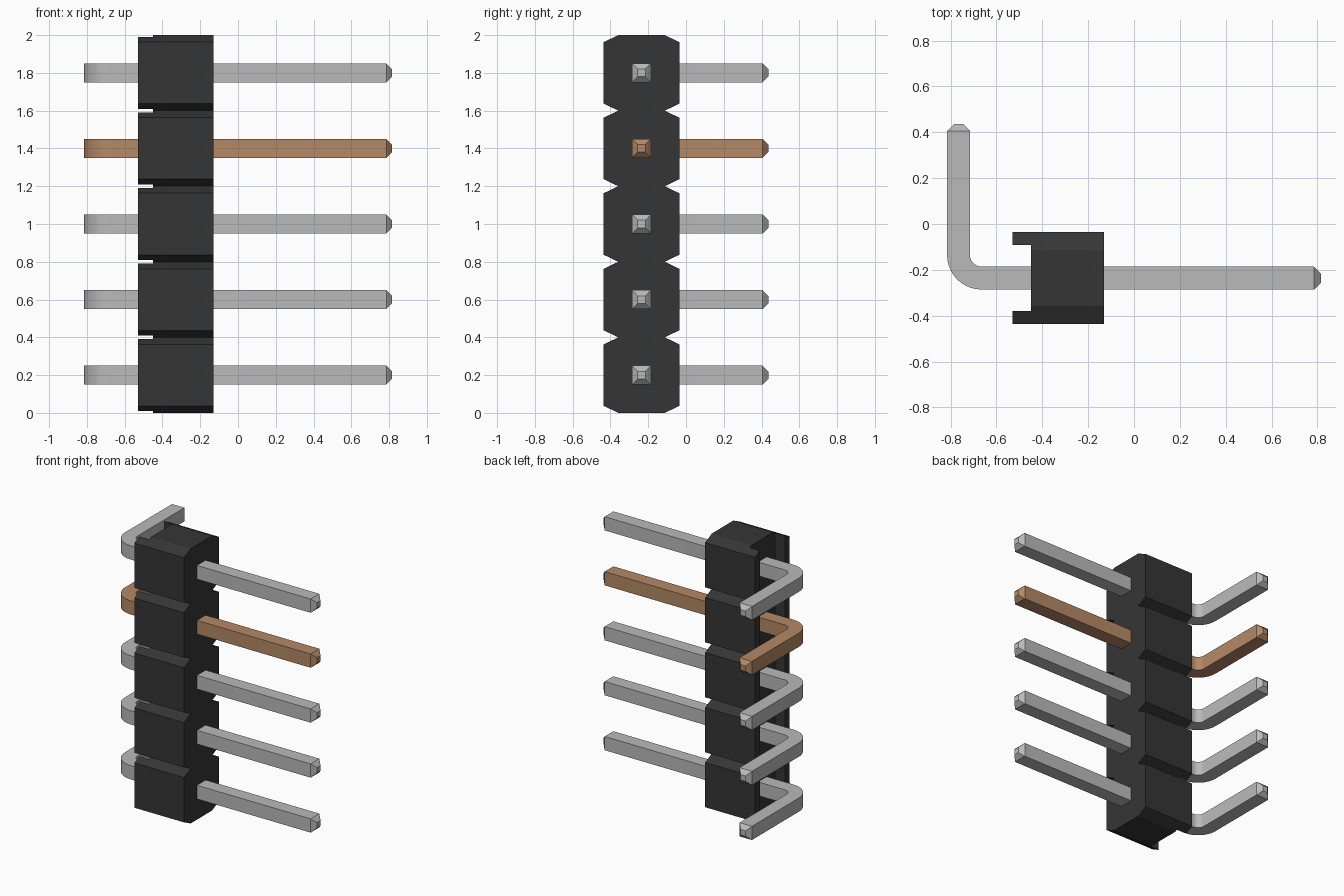
import bpy
import bmesh
import math

cube = bpy.data.objects.get("Cube")
if cube:
    bpy.data.objects.remove(cube, do_unlink=True)

CELLS, PITCH = 5, 0.4
YC = -0.2355                 # centre line of housing and pins
BACK, FLOOR, FRONT = -0.53, -0.45, -0.13


def material(name, rgb, rough):
    m = bpy.data.materials.new(name)
    m.use_nodes = True
    m.diffuse_color = (*rgb, 1)
    bsdf = next(n for n in m.node_tree.nodes if n.type == 'BSDF_PRINCIPLED')
    bsdf.inputs["Base Color"].default_value = (*rgb, 1)
    bsdf.inputs["Roughness"].default_value = rough
    return m


black = material("black plastic", (0.036, 0.036, 0.037), 0.6)
silver = material("silver metal", (0.49, 0.49, 0.49), 0.5)
copper = material("copper metal", (0.46, 0.25, 0.132), 0.5)


def finish(bm, name, mat=None):
    bmesh.ops.recalc_face_normals(bm, faces=bm.faces[:])
    mesh = bpy.data.meshes.new(name)
    bm.to_mesh(mesh)
    bm.free()
    ob = bpy.data.objects.new(name, mesh)
    bpy.context.collection.objects.link(ob)
    if mat:
        mesh.materials.append(mat)
    return ob


def extrude_x(name, outline, x0, x1, mat=None):
    """Extrude a (y, z) outline along x."""
    bm = bmesh.new()
    face = bm.faces.new([bm.verts.new((x0, y, z)) for y, z in outline])
    new = bmesh.ops.extrude_face_region(bm, geom=[face])["geom"]
    bmesh.ops.translate(bm, vec=(x1 - x0, 0, 0),
                        verts=[v for v in new if isinstance(v, bmesh.types.BMVert)])
    return finish(bm, name, mat)


# Housing: a row of chamfered cells joined at narrow necks
HALF, NECK, CHAMFER = 0.2, 0.123, 0.037
side = [(NECK, 0)]
for i in range(CELLS):
    z = i * PITCH
    side += [(HALF, z + CHAMFER), (HALF, z + PITCH - CHAMFER), (NECK, z + PITCH)]
outline = [(YC + w, z) for w, z in side] + [(YC - w, z) for w, z in reversed(side)]
housing = extrude_x("housing", outline, BACK, FRONT, black)

# Open channel along the back of the housing
CH = 0.144
channel = [(YC - CH, -0.1), (YC + CH, -0.1), (YC + CH, 2.1), (YC - CH, 2.1)]
cutter = extrude_x("channel_cutter", channel, BACK - 0.1, FLOOR)
cutter.hide_render = True
cutter.hide_set(True)
cut = housing.modifiers.new("channel", 'BOOLEAN')
cut.operation = 'DIFFERENCE'
cut.solver = 'EXACT'
cut.object = cutter

# Pins: square bar with a quarter bend and tapered tips
PIN, TIP, TAPER, BEND = 0.05, 0.02, 0.03, 0.1
XL, XR, YB = -0.815, 0.815, 0.4355
leg_x = XL + PIN
bend_x, bend_y = leg_x + BEND, YC + BEND


def pin(name, z, mat):
    # stations: x, y, angle of the sideways direction, half width
    quarter = math.pi / 2
    stations = [(XR, YC, quarter, TIP), (XR - TAPER, YC, quarter, PIN)]
    steps = 10
    for i in range(steps + 1):
        t = quarter * i / steps
        stations.append((bend_x - BEND * math.sin(t), bend_y - BEND * math.cos(t),
                         quarter - t, PIN))
    stations += [(leg_x, YB - TAPER, 0, PIN), (leg_x, YB, 0, TIP)]
    bm = bmesh.new()
    rings = []
    for x, y, a, h in stations:
        rings.append([bm.verts.new((x + s * h * math.cos(a), y + s * h * math.sin(a), z + u * h))
                      for s, u in ((-1, -1), (1, -1), (1, 1), (-1, 1))])
    for r0, r1 in zip(rings, rings[1:]):
        for k in range(4):
            j = (k + 1) % 4
            bm.faces.new((r0[k], r0[j], r1[j], r1[k]))
    bm.faces.new(rings[0])
    bm.faces.new(rings[-1])
    ob = finish(bm, name, mat)
    bpy.ops.object.select_all(action='DESELECT')
    ob.select_set(True)
    bpy.context.view_layer.objects.active = ob
    bpy.ops.object.shade_smooth_by_angle(angle=math.radians(25))


for i in range(CELLS):
    pin(f"pin_{i + 1}", (i + 0.5) * PITCH, copper if i == 3 else silver)
